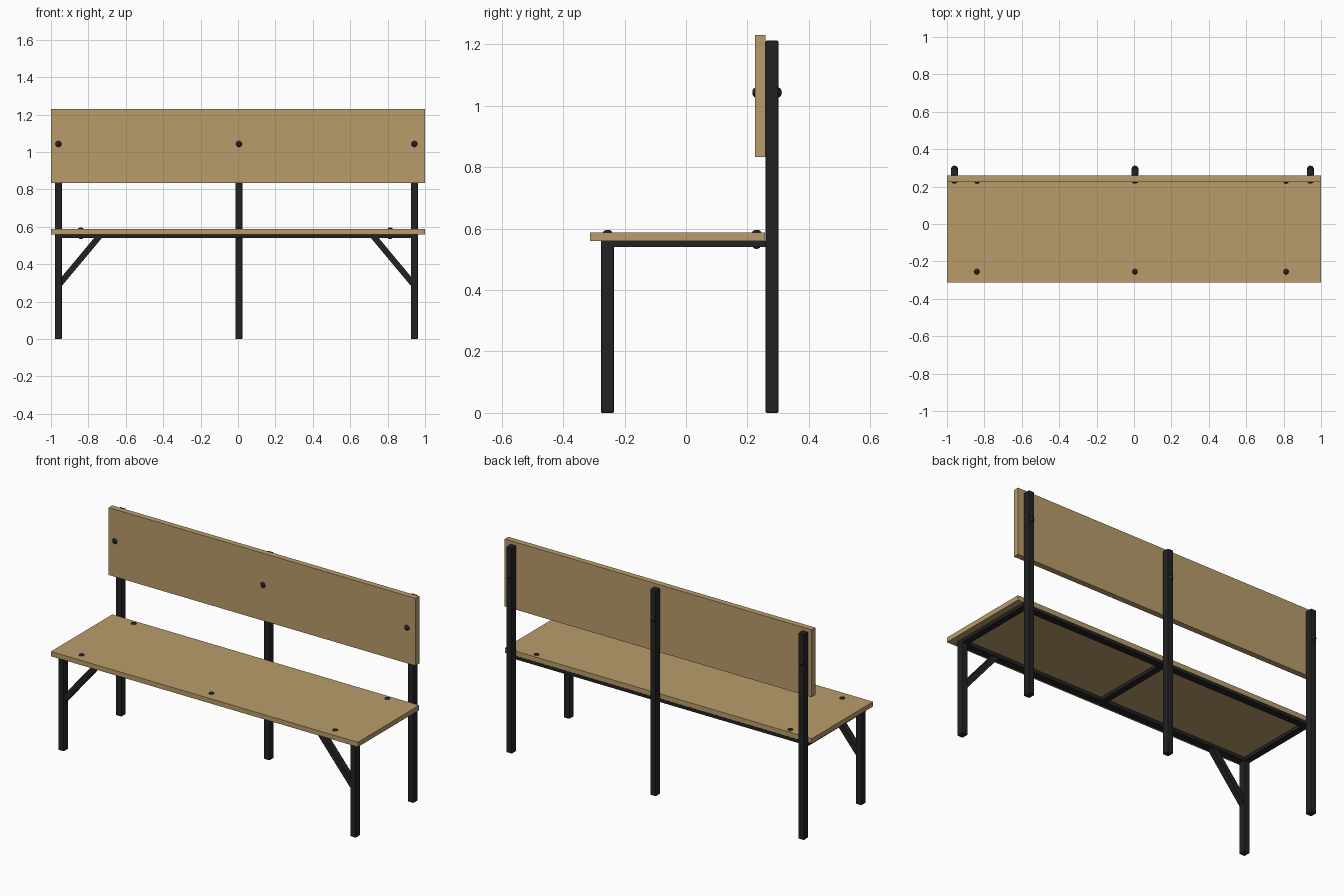
import bpy, bmesh, math
from mathutils import Matrix, Vector

if "Cube" in bpy.data.objects:
    bpy.data.objects.remove(bpy.data.objects["Cube"])


def material(name, rgb):
    m = bpy.data.materials.new(name)
    m.diffuse_color = (*rgb, 1)
    m.use_nodes = True
    m.node_tree.nodes["Principled BSDF"].inputs["Base Color"].default_value = m.diffuse_color
    return m


WOOD = material("light wood", (0.48, 0.335, 0.147))
STEEL = material("black steel", (0.016, 0.016, 0.016))


def finish(name, bm, mat):
    bmesh.ops.recalc_face_normals(bm, faces=bm.faces)
    me = bpy.data.meshes.new(name)
    bm.to_mesh(me)
    bm.free()
    me.materials.append(mat)
    ob = bpy.data.objects.new(name, me)
    bpy.context.collection.objects.link(ob)
    return ob


def box(name, x, y, z, mat, bevel=0.0):
    """Box from (min, max) ranges, optionally with rounded edges."""
    bm = bmesh.new()
    bmesh.ops.create_cube(bm, size=1)
    for v in bm.verts:
        v.co = [r[0] if c < 0 else r[1] for c, r in zip(v.co, (x, y, z))]
    if bevel:
        bmesh.ops.bevel(bm, geom=bm.edges[:], offset=bevel, segments=2,
                        profile=0.5, affect='EDGES')
    return finish(name, bm, mat)


def bolt_head(name, pos, direction, radius, height):
    """Domed bolt head rising from pos along direction."""
    bm = bmesh.new()
    bmesh.ops.create_uvsphere(bm, u_segments=16, v_segments=8, radius=1)
    rot = Vector((0, 0, 1)).rotation_difference(Vector(direction)).to_matrix().to_4x4()
    mat = Matrix.Translation(pos) @ rot @ Matrix.Diagonal((radius, radius, height, 1))
    bmesh.ops.transform(bm, matrix=mat, verts=bm.verts)
    for f in bm.faces:
        f.smooth = True
    return finish(name, bm, STEEL)


# Wooden boards
box("seat", (-1, 1), (-0.313, 0.258), (0.56, 0.588), WOOD)
box("backrest", (-1, 1), (0.225, 0.259), (0.833, 1.23), WOOD)

# Posts, legs and rails
W = 0.0185
CX = -0.0085
LEFT, MID, RIGHT = -0.96, 0.005, 0.943
FRONT = (-0.277, -0.235)
BACK = (0.259, 0.301)
for side, x in (("left", LEFT), ("middle", MID), ("right", RIGHT)):
    box(side + "_rear_post", (x - W, x + W), BACK, (0, 1.212), STEEL, 0.004)
    box(side + "_cross_rail", (x - W, x + W), (-0.24, 0.225), (0.54, 0.56), STEEL)
    # Backrest bolts, both ends
    bolt_head(side + "_backrest_bolt", (x, 0.225, 1.043), (0, -1, 0), 0.016, 0.009)
    bolt_head(side + "_backrest_nut", (x, 0.301, 1.043), (0, 1, 0), 0.016, 0.011)
for side, x in (("left", LEFT), ("right", RIGHT)):
    box(side + "_front_leg", (x - W, x + W), FRONT, (0, 0.559), STEEL, 0.004)
box("front_rail", (LEFT - W, RIGHT + W), FRONT, (0.54, 0.56), STEEL)
box("rear_rail", (LEFT - W, RIGHT + W), (0.218, 0.259), (0.54, 0.56), STEEL)

# Diagonal braces from front legs to front rail
for side, x, s in (("left", LEFT + W, 1), ("right", RIGHT - W, -1)):
    profile = [(x - s * 0.005, 0.278), (x - s * 0.005, 0.328),
               (x + s * 0.176, 0.545), (x + s * 0.218, 0.545)]
    bm = bmesh.new()
    face = bm.faces.new([bm.verts.new((px, -0.274, pz)) for px, pz in profile])
    ext = bmesh.ops.extrude_face_region(bm, geom=[face])
    verts = [g for g in ext["geom"] if isinstance(g, bmesh.types.BMVert)]
    bmesh.ops.translate(bm, vec=(0, 0.036, 0), verts=verts)
    finish(side + "_brace", bm, STEEL)

# Seat bolts with nuts underneath
spots = [(-0.84, -0.255), (MID, -0.255), (0.813, -0.255), (-0.84, 0.23), (0.813, 0.23)]
for i, (x, y) in enumerate(spots, 1):
    bolt_head(f"seat_bolt_{i}", (x, y, 0.587), (0, 0, 1), 0.015, 0.009)
    bolt_head(f"seat_nut_{i}", (x, y, 0.541), (0, 0, -1), 0.012, 0.007)
